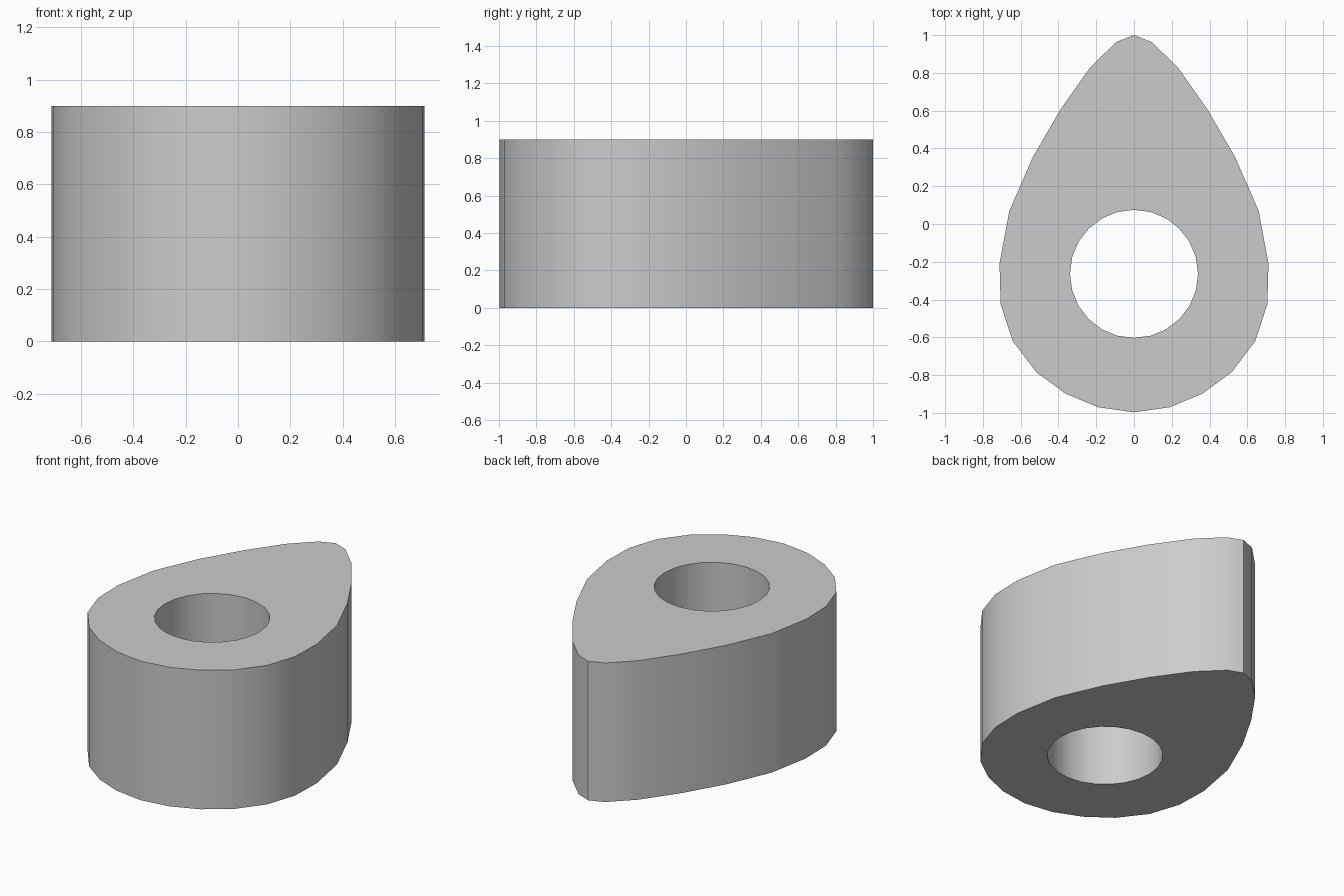
import bpy, bmesh, math

if "Cube" in bpy.data.objects:
    bpy.data.objects.remove(bpy.data.objects["Cube"])

HEIGHT = 0.9
HOLE_Y, HOLE_R, SIDES = -0.264, 0.339, 24

# Right half of the teardrop outline, tip to heel; mirrored for the left half
half = [(0, 1.0), (0.095, 0.963), (0.235, 0.825), (0.39, 0.605), (0.535, 0.355),
        (0.66, 0.07), (0.712, -0.21), (0.706, -0.425), (0.642, -0.62),
        (0.517, -0.785), (0.362, -0.898), (0.19, -0.97), (0, -0.997)]
outer = half + [(-x, y) for x, y in half[-2:0:-1]]

# Bore outline, starting at the top and running the same way round
inner = []
for i in range(SIDES):
    a = 2 * math.pi * i / SIDES
    inner.append((HOLE_R * math.sin(a), HOLE_Y + HOLE_R * math.cos(a)))

# Four matching rings, joined into outer wall, bore and both caps
bm = bmesh.new()


def ring(points, z):
    return [bm.verts.new((x, y, z)) for x, y in points]


def bridge(a, b):
    for i in range(SIDES):
        j = (i + 1) % SIDES
        bm.faces.new((a[i], a[j], b[j], b[i]))


rings = [ring(outer, 0), ring(outer, HEIGHT), ring(inner, HEIGHT), ring(inner, 0)]
for i in range(4):
    bridge(rings[i], rings[(i + 1) % 4])
bmesh.ops.recalc_face_normals(bm, faces=bm.faces[:])

mesh = bpy.data.meshes.new("cam_lobe")
bm.to_mesh(mesh)
bm.free()
lobe = bpy.data.objects.new("cam_lobe", mesh)
bpy.context.collection.objects.link(lobe)

# Smooth walls with crisp rims
bpy.context.view_layer.objects.active = lobe
lobe.select_set(True)
bpy.ops.object.shade_smooth_by_angle(angle=math.radians(40))
